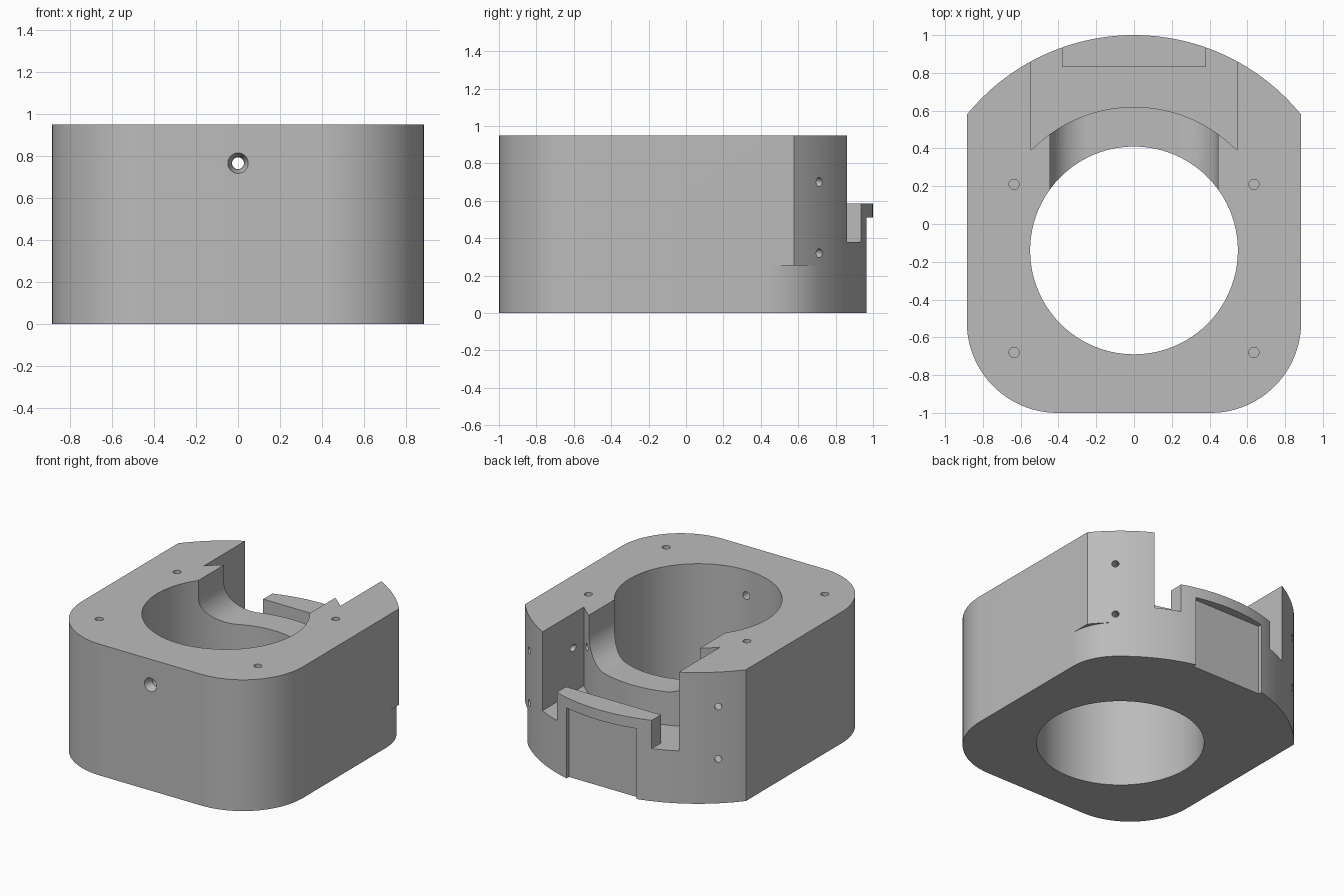
import bpy, bmesh, math
from mathutils import Vector, Matrix

if "Cube" in bpy.data.objects:
    bpy.data.objects.remove(bpy.data.objects["Cube"])

CY, R_OUT, R_BORE, R_SLOT = -0.14, 1.14, 0.55, 0.76   # shared centre and radii
HX, H = 0.885, 0.95                                    # half width, height

grey = bpy.data.materials.new("machined grey")
grey.diffuse_color = (0.5, 0.5, 0.5, 1)
grey.use_nodes = True
grey.node_tree.nodes["Principled BSDF"].inputs["Base Color"].default_value = grey.diffuse_color


def arc(cx, cy, r, a0, a1, n):
    return [(cx + r * math.cos(a0 + (a1 - a0) * i / n),
             cy + r * math.sin(a0 + (a1 - a0) * i / n)) for i in range(n + 1)]


def finish(name, bm):
    bmesh.ops.recalc_face_normals(bm, faces=bm.faces)
    me = bpy.data.meshes.new(name)
    bm.to_mesh(me)
    bm.free()
    ob = bpy.data.objects.new(name, me)
    bpy.context.collection.objects.link(ob)
    me.materials.append(grey)
    return ob


def prism(name, pts, z0, z1, matrix=None):
    """Extrude a 2D outline from z0 to z1."""
    bm = bmesh.new()
    face = bm.faces.new([bm.verts.new((x, y, z0)) for x, y in pts])
    ext = bmesh.ops.extrude_face_region(bm, geom=[face])
    bmesh.ops.translate(bm, vec=(0, 0, z1 - z0),
                        verts=[v for v in ext["geom"] if isinstance(v, bmesh.types.BMVert)])
    if matrix:
        bm.transform(matrix)
    return finish(name, bm)


def rod(name, p, q, r0, r1=None, seg=24):
    """Cylinder or cone from p to q."""
    p, q = Vector(p), Vector(q)
    bm = bmesh.new()
    bmesh.ops.create_cone(bm, cap_ends=True, segments=seg, radius1=r0,
                          radius2=r0 if r1 is None else r1, depth=(q - p).length)
    rot = (q - p).to_track_quat('Z', 'Y').to_matrix().to_4x4()
    bm.transform(Matrix.Translation((p + q) / 2) @ rot)
    return finish(name, bm)


# Main block: flat sides, rounded front corners, large arc at the back
half = math.asin(HX / R_OUT)
outline = arc(0, CY, R_OUT, math.pi / 2 - half, math.pi / 2 + half, 64)
outline += arc(-HX + 0.48, -0.52, 0.48, math.pi, 1.5 * math.pi, 24)
outline += arc(HX - 0.48, -0.52, 0.48, 1.5 * math.pi, 2 * math.pi, 24)
body = prism("housing_block", outline, 0, H)
cuts = []

# Main bore
cuts.append(prism("bore_cutter", arc(0, CY, R_BORE, 0, 2 * math.pi, 96)[:-1], -0.1, 1.1))

# Back slot, leaving a raised tab standing on its floor
sa = math.asin(0.545 / R_SLOT)
inner = arc(0, CY, R_SLOT, math.pi / 2 + sa, math.pi / 2 - sa, 40)
cuts.append(prism("slot_cutter", inner + [(0.545, 1.2), (-0.545, 1.2)], 0.585, 1.1))
cuts.append(prism("slot_floor_cutter", inner + [
    (0.545, 1.2), (0.38, 1.2), (0.38, 0.83), (-0.38, 0.83), (-0.38, 1.2), (-0.545, 1.2)],
    0.38, 0.7))

# U-shaped opening between the bore and the slot
u = [(0.445, 1.1), (-0.445, 1.1)]
u += arc(-0.245, 0.82, 0.2, math.pi, 1.5 * math.pi, 16)
u += arc(0.245, 0.82, 0.2, 1.5 * math.pi, 2 * math.pi, 16)
cuts.append(prism("opening_cutter", u, -0.65, 0, Matrix.Rotation(math.pi / 2, 4, 'X')))

# Rounded lower back corner on one side
fr = 0.3755
fa = math.atan2(0.43 - CY, HX - fr)
cuts.append(prism("corner_cutter", [(1.2, 0.43)] + arc(HX - fr, 0.43, fr, 0, fa, 16)
                  + [(0.96, 0.93), (1.2, 0.93)], -0.1, 0.255))

# Flat recess under the tab lip
cuts.append(prism("recess_cutter", [(-0.28, 0.938), (0.28, 0.938), (0.28, 1.2), (-0.28, 1.2)],
                  -0.1, 0.51))

# Front screw hole with countersink
cuts.append(rod("front_hole_cutter", (0, -1.1, 0.765), (0, -0.4, 0.765), 0.028))
cuts.append(rod("countersink_cutter", (0, -1.01, 0.765), (0, -0.94, 0.765), 0.052, 0.03))

for s in (-1, 1):
    # Screw holes in the top face and in the tab
    for y in (0.21, -0.68):
        cuts.append(rod("top_hole_cutter", (s * 0.635, y, 0.8), (s * 0.635, y, 1.0), 0.027))
    cuts.append(rod("tab_hole_cutter", (s * 0.285, 0.93, 0.525), (s * 0.285, 0.93, 0.65), 0.033))
    # Small notches on the tab edge
    cuts.append(rod("tab_notch_cutter", (s * 0.2, 0.995, 0.545), (s * 0.2, 0.995, 0.575), 0.03))
    # Slanted side holes from the back arc into the slot
    for z in (0.70, 0.32):
        cuts.append(rod("side_hole_cutter", (s * 0.86, 0.81, z), (s * 0.46, 0.43, z), 0.024))

# Apply all cuts, then remove the cutters
for c in cuts:
    m = body.modifiers.new(c.name, 'BOOLEAN')
    m.operation, m.solver, m.object = 'DIFFERENCE', 'EXACT', c
bpy.context.view_layer.update()
dg = bpy.context.evaluated_depsgraph_get()
mesh = bpy.data.meshes.new_from_object(body.evaluated_get(dg))
body.modifiers.clear()
body.data = mesh
for c in cuts:
    bpy.data.objects.remove(c)

bpy.context.view_layer.objects.active = body
body.select_set(True)
bpy.ops.object.shade_smooth_by_angle(angle=math.radians(25))
